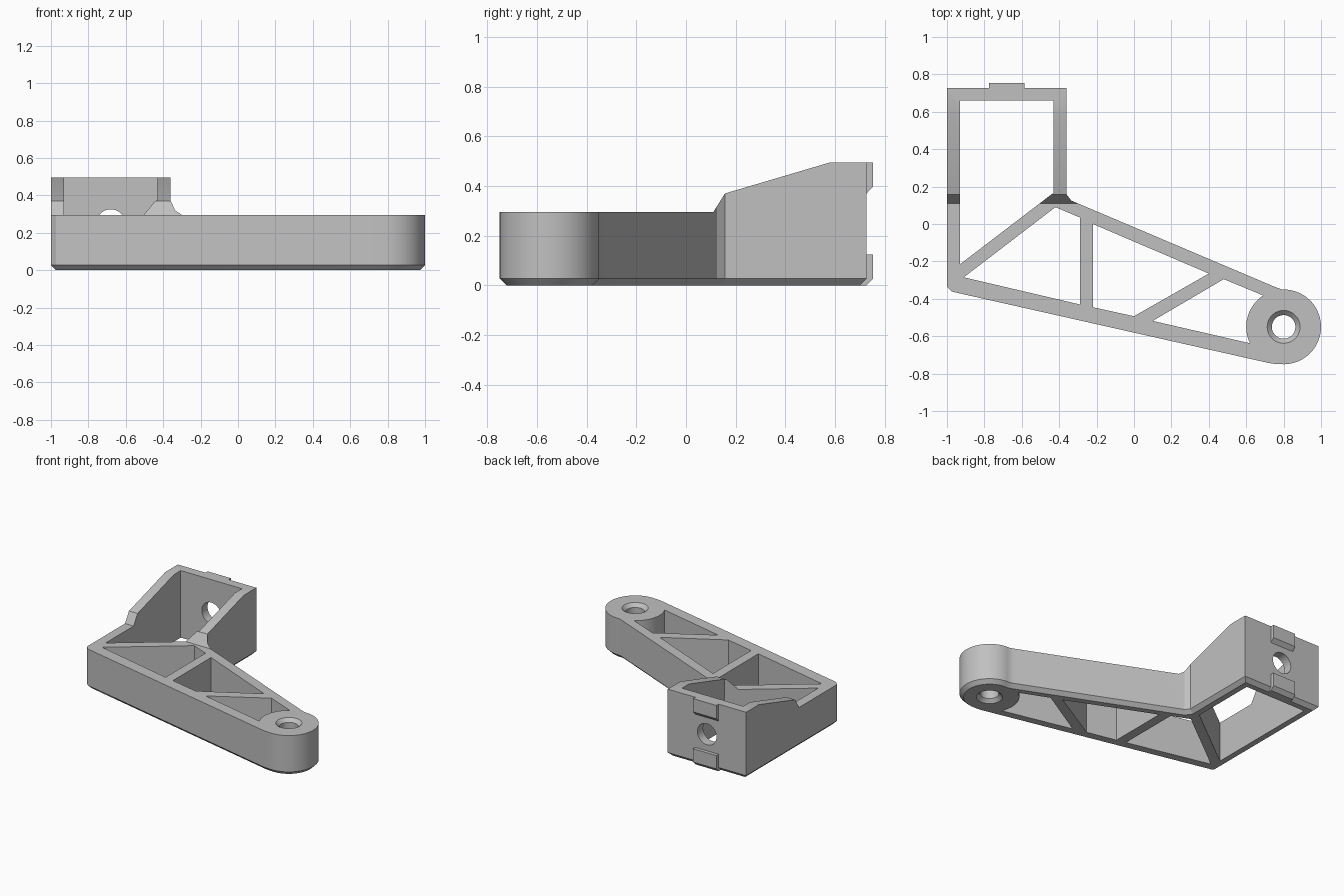
import bpy, bmesh
from math import cos, sin, radians
from mathutils import Vector

if "Cube" in bpy.data.objects:
    bpy.data.objects.remove(bpy.data.objects["Cube"])

TOP, LOW, CHAMFER = 0.495, 0.295, 0.027
BOSS = (0.8, -0.55)

grey = bpy.data.materials.new("light_grey")
grey.use_nodes = True
grey.diffuse_color = (0.53, 0.53, 0.53, 1)
grey.node_tree.nodes["Principled BSDF"].inputs["Base Color"].default_value = grey.diffuse_color


def loft(name, rings):
    """Closed solid through rings that all have the same point count."""
    bm = bmesh.new()
    loops = [[bm.verts.new(p) for p in ring] for ring in rings]
    n = len(loops[0])
    for a, b in zip(loops, loops[1:]):
        for i in range(n):
            j = (i + 1) % n
            bm.faces.new((a[i], a[j], b[j], b[i]))
    bm.faces.new(loops[0])
    bm.faces.new(loops[-1])
    bmesh.ops.recalc_face_normals(bm, faces=bm.faces)
    mesh = bpy.data.meshes.new(name)
    bm.to_mesh(mesh)
    bm.free()
    mesh.materials.append(grey)
    obj = bpy.data.objects.new(name, mesh)
    bpy.context.collection.objects.link(obj)
    return obj


def flat(points, z):
    return [(x, y, z) for x, y in points]


def across(profile, x0, x1):
    return [[(x, y, z) for y, z in profile] for x in (x0, x1)]


def arc(centre, r, start, end, steps):
    angles = [radians(start + (end - start) * i / steps) for i in range(steps + 1)]
    return [(centre[0] + r * cos(a), centre[1] + r * sin(a)) for a in angles]


def inset(points, d):
    """Mitred inward offset of a counter-clockwise outline."""
    out = []
    for i, p in enumerate(points):
        p = Vector(p)
        e1 = (p - Vector(points[i - 1])).normalized()
        e2 = (Vector(points[(i + 1) % len(points)]) - p).normalized()
        n1, n2 = Vector((-e1.y, e1.x)), Vector((-e2.y, e2.x))
        out.append(tuple(p + (n1 + n2) * d / (1 + n1.dot(n2))))
    return out


# Outer body with a chamfered foot
outline = [(-1, -0.335), (-0.972, -0.362), (0.715, -0.742), (0.745, -0.747)]
outline += arc(BOSS, 0.2, -95, 92, 36)
outline += [(0.77, -0.343), (0.75, -0.335), (-0.335, 0.125), (-0.36, 0.157),
            (-0.36, 0.727), (-1, 0.727)]
body = loft("bracket_body", [flat(inset(outline, CHAMFER), 0),
                             flat(outline, CHAMFER), flat(outline, TOP)])

# Cutters: stepped and sloping top
cutters = [loft("top_cutter", across(
    [(-1, LOW), (0.11, LOW), (0.157, 0.37), (0.614, 0.505), (0.614, 0.8), (-1, 0.8)],
    -1.2, 1.2))]

# Cutters: socket and truss pockets
pockets = {
    "socket_cutter": [(-0.93, 0.66), (-0.93, -0.215), (-0.43, 0.167), (-0.43, 0.66)],
    "left_pocket_cutter": [(-0.91, -0.285), (-0.29, -0.43), (-0.29, 0.035), (-0.42, 0.09)],
    "middle_pocket_cutter": [(-0.22, -0.445), (0, -0.493), (0.4, -0.265), (-0.22, 0)],
    "end_pocket_cutter": [(0.48, -0.295), (0.1, -0.518)] + arc(BOSS, 0.2, 206, 123, 16),
}
for name, points in pockets.items():
    cutters.append(loft(name, [flat(points, -0.1), flat(points, 0.7)]))

# Cutter: pivot hole, countersunk at both ends
steps = [(-0.02, 0.108), (0.025, 0.063), (LOW - 0.025, 0.063), (LOW + 0.02, 0.108)]
cutters.append(loft("pivot_hole_cutter",
                    [flat(arc(BOSS, r, 0, 350, 35), z) for z, r in steps]))

# Cutter: round hole through the back wall
circle = arc((-0.68, TOP / 2), 0.078, 0, 350, 35)
cutters.append(loft("wall_hole_cutter",
                    [[(x, y, z) for x, z in circle] for y in (0.6, 0.8)]))

for cutter in cutters:
    mod = body.modifiers.new(cutter.name, "BOOLEAN")
    mod.operation = "DIFFERENCE"
    mod.solver = "EXACT"
    mod.object = cutter
bpy.context.view_layer.update()
result = bpy.data.meshes.new_from_object(
    body.evaluated_get(bpy.context.evaluated_depsgraph_get()))
body.modifiers.clear()
body.data = result
body.data.materials.clear()
body.data.materials.append(grey)
for cutter in cutters:
    bpy.data.objects.remove(cutter)

# Locating tabs on the back wall, each with a sloped underside
for name, base, height in (("lower_tab", 0, 0.125), ("upper_tab", 0.37, 0.125)):
    profile = [(0.7, base), (0.727, base), (0.753, base + CHAMFER),
               (0.753, base + height), (0.7, base + height)]
    loft(name, across(profile, -0.775, -0.585))

# Smooth the rounded walls, keep edges sharp
bpy.ops.object.select_all(action="DESELECT")
body.select_set(True)
bpy.context.view_layer.objects.active = body
bpy.ops.object.shade_smooth_by_angle(angle=radians(25))
